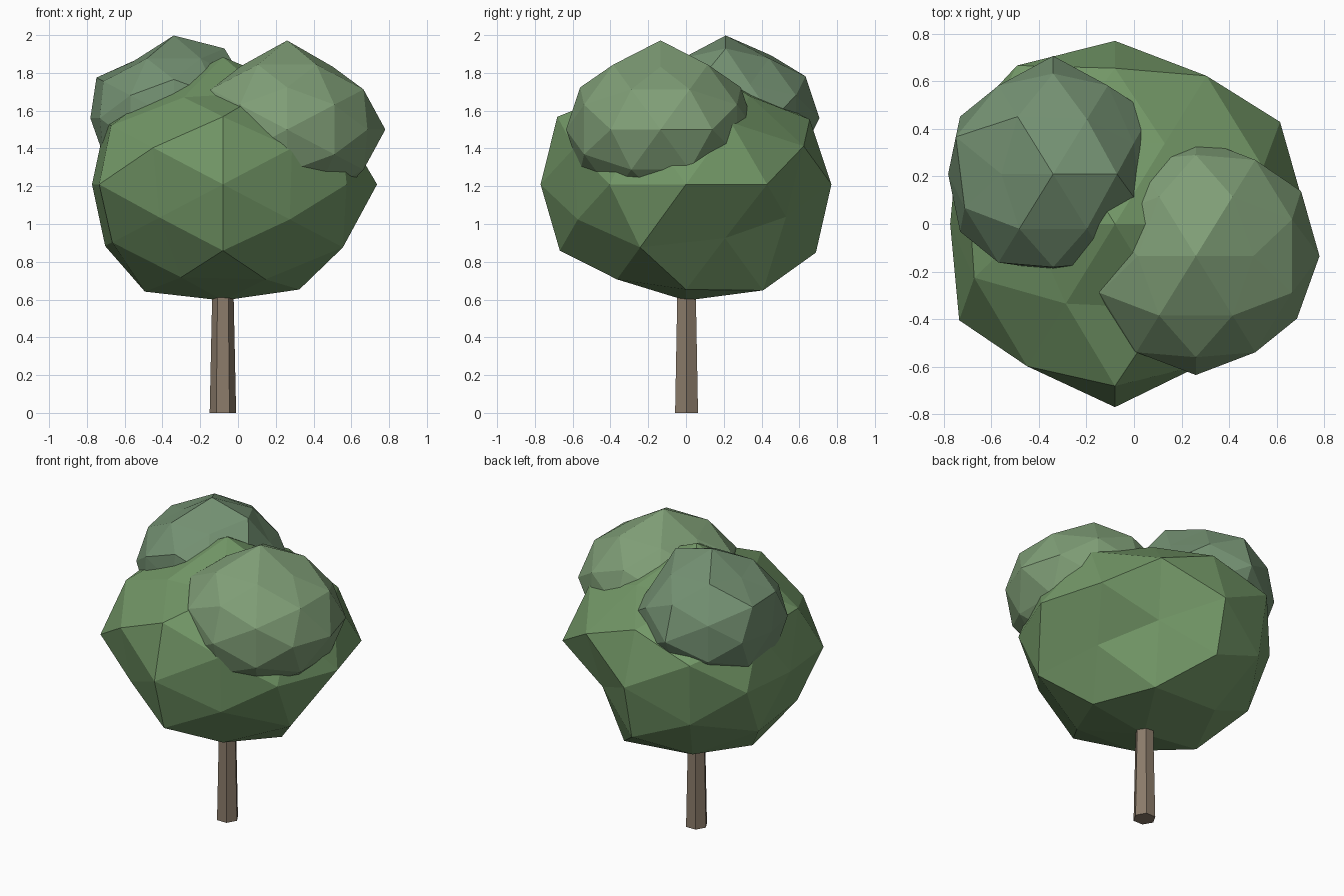
import bpy, bmesh, math
from itertools import product
from mathutils import Vector

if "Cube" in bpy.data.objects:
    bpy.data.objects.remove(bpy.data.objects["Cube"])


def material(name, rgb):
    m = bpy.data.materials.new(name)
    m.diffuse_color = (*rgb, 1)
    m.use_nodes = True
    m.node_tree.nodes["Principled BSDF"].inputs["Base Color"].default_value = m.diffuse_color
    return m


def finish(name, bm, mat):
    bmesh.ops.recalc_face_normals(bm, faces=bm.faces)
    mesh = bpy.data.meshes.new(name)
    bm.to_mesh(mesh)
    bm.free()
    mesh.materials.append(mat)
    bpy.context.collection.objects.link(bpy.data.objects.new(name, mesh))


def foliage(name, centre, radius, dents, mat):
    """80-face icosphere on golden-rectangle axes; dents scale single vertices."""
    base = [(.5257, 0, .8507), (0, .8507, .5257), (.8507, .5257, 0),
            (1, 0, 0), (0, 1, 0), (0, 0, 1),
            (.309, .5, .809), (.5, .809, .309), (.809, .309, .5)]
    points = {tuple(c * s + 0.0 for c, s in zip(p, signs))
              for p in base for signs in product((1, -1), repeat=3)}
    bm = bmesh.new()
    for p in sorted(points):
        bm.verts.new(p)
    bmesh.ops.convex_hull(bm, input=bm.verts[:])
    dirs = [(v, v.co.normalized()) for v in bm.verts]
    for x, y, z, f in dents:
        d = Vector((x, y, z)).normalized()
        max(dirs, key=lambda e: e[1].dot(d))[0].co *= f
    for v in bm.verts:
        v.co = Vector(centre) + Vector((v.co.x, v.co.y, v.co.z * .85)) * radius
    finish(name, bm, mat)


# Main crown
foliage("main_crown", (-.08, 0, 1.21), .77, [
    (1, 0, 0, 1.06), (-1, 0, 0, .9), (0, 0, 1, 1.03), (0, 0, -1, .94),
    (.85, .53, 0, 1.06), (0, -.85, .53, 1.04), (0, .85, -.53, 1.05), (0, -.85, -.53, 1.02),
    (.53, 0, -.85, 1), (-.53, 0, -.85, 1.02), (-.5, .81, .31, 1.07), (-.5, -.81, .31, .96),
    (.5, -.81, .31, .95), (.5, .81, -.31, .85), (.5, -.81, -.31, .92),
    (-.5, -.81, -.31, .87), (-.31, -.5, -.81, .93),
    (.31, .5, -.81, 1.06), (.31, -.5, -.81, .95), (-.81, -.31, .5, .95),
    (-.81, -.31, -.5, .94), (.81, .31, -.5, .87), (.81, -.31, -.5, 1.02),
    (.31, -.5, .81, .92), (-.31, -.5, .81, .87), (.31, .5, .81, .88),
    (-.31, .5, .81, .93), (-.53, 0, .85, .88), (.53, 0, .85, .93)],
    material("leaf_green", (.17, .31, .135)))

# Front right clump
foliage("right_clump", (.26, -.135, 1.5), .5, [
    (0, 0, 1, 1.11), (1, 0, 0, 1.04), (.85, .53, 0, 1.04),
    (.53, 0, .85, .92), (-.53, 0, .85, .93)],
    material("leaf_light", (.215, .345, .185)))

# Back left clump
foliage("left_clump", (-.34, .21, 1.56), .46, [
    (0, 0, 1, 1.12), (0, 1, 0, 1.08), (0, -1, 0, .88), (-1, 0, 0, .96),
    (0, .85, .53, 1.08), (-.53, 0, .85, .9), (.53, 0, .85, 1.11),
    (-.81, .31, .5, 1.1), (.81, .31, .5, .91), (-.31, .5, .81, 1.05),
    (.85, .53, 0, 1.05)],
    material("leaf_grey", (.175, .285, .17)))

# Trunk
bm = bmesh.new()
bmesh.ops.create_cone(bm, cap_ends=True, segments=6, radius1=.07, radius2=.053, depth=.8)
for v in bm.verts:
    a = round(math.atan2(v.co.y, v.co.x) / (math.pi / 6))
    if a % 2:  # corners point along x
        x, y = v.co.x, v.co.y
        v.co.x, v.co.y = -y, x
    v.co += Vector((-.08, .003, .4))
finish("trunk", bm, material("bark", (.26, .2, .145)))
